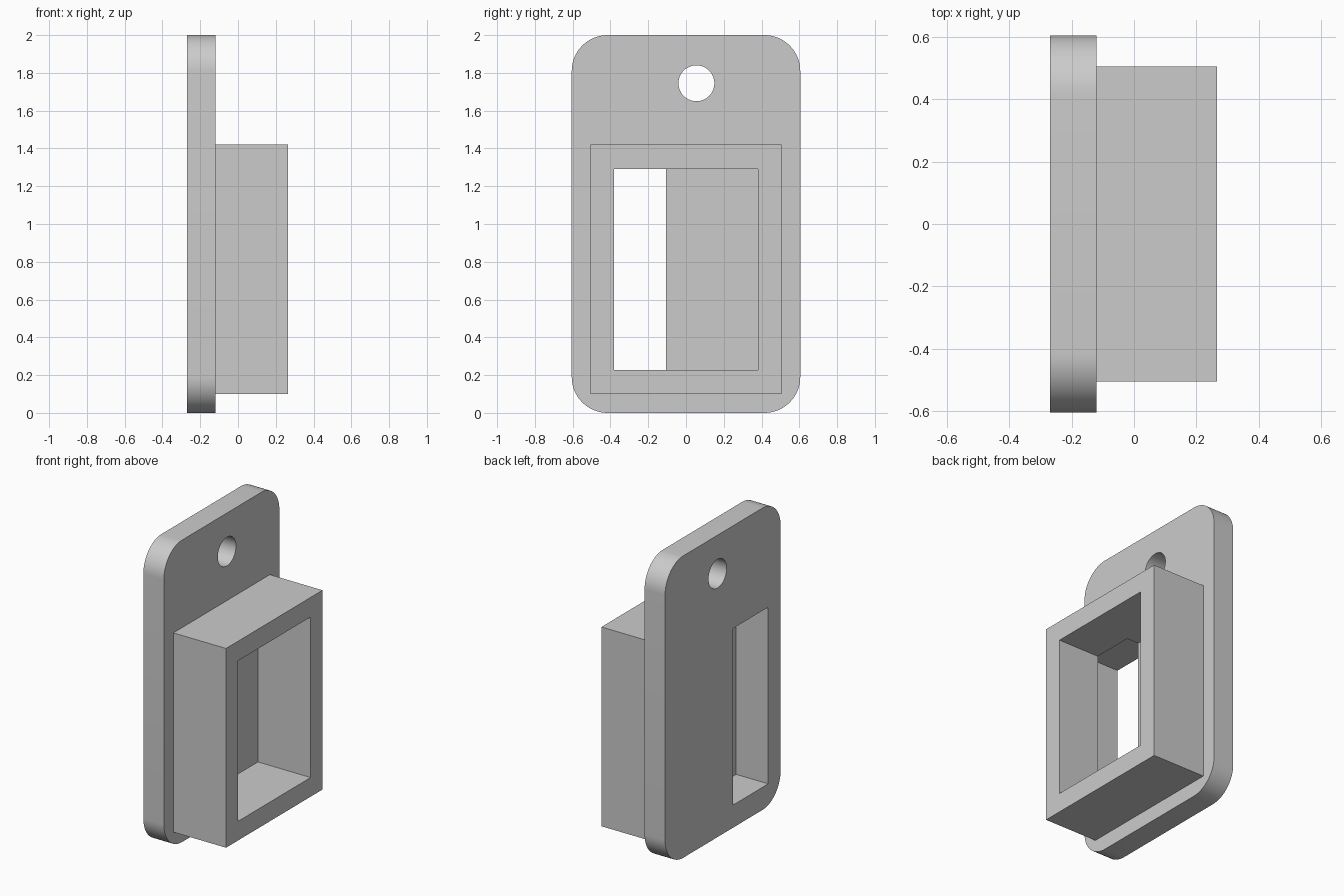
import bpy, bmesh, math
from mathutils import Matrix, Vector

scene = bpy.context.scene
if "Cube" in scene.objects:
    bpy.data.objects.remove(scene.objects["Cube"], do_unlink=True)

grey = bpy.data.materials.new("light_grey")
grey.use_nodes = True
color = (0.6, 0.6, 0.6, 1)
grey.diffuse_color = color
grey.node_tree.nodes["Principled BSDF"].inputs["Base Color"].default_value = color


def finish(name, bm):
    bmesh.ops.recalc_face_normals(bm, faces=bm.faces)
    mesh = bpy.data.meshes.new(name)
    bm.to_mesh(mesh)
    bm.free()
    mesh.materials.append(grey)
    obj = bpy.data.objects.new(name, mesh)
    scene.collection.objects.link(obj)
    return obj


def box(name, x, y, z):
    bm = bmesh.new()
    bmesh.ops.create_cube(bm, size=1)
    for v in bm.verts:
        v.co = Vector([(lo + hi) / 2 + c * (hi - lo) for c, (lo, hi) in zip(v.co, (x, y, z))])
    return finish(name, bm)


def rounded_plate(name, x, half_width, height, radius, steps=16):
    bm = bmesh.new()
    centers = [(1, 1), (-1, 1), (-1, -1), (1, -1)]
    verts = []
    for quarter, (sy, sz) in enumerate(centers):
        for i in range(steps + 1):
            a = (quarter + i / steps) * math.pi / 2
            verts.append(bm.verts.new((
                x[0],
                sy * (half_width - radius) + radius * math.cos(a),
                height / 2 + sz * (height / 2 - radius) + radius * math.sin(a))))
    face = bm.faces.new(verts)
    top = bmesh.ops.extrude_face_region(bm, geom=[face])["geom"]
    moved = [g for g in top if isinstance(g, bmesh.types.BMVert)]
    bmesh.ops.translate(bm, verts=moved, vec=(x[1] - x[0], 0, 0))
    # Keep the starting cap so the plate is a closed solid
    if not face.is_valid:
        bm.faces.new(verts)
    return finish(name, bm)


def cylinder(name, y, z, radius):
    bm = bmesh.new()
    place = Matrix.Translation((-0.2, y, z)) @ Matrix.Rotation(math.pi / 2, 4, "Y")
    bmesh.ops.create_cone(bm, cap_ends=True, segments=64, radius1=radius,
                          radius2=radius, depth=0.5, matrix=place)
    return finish(name, bm)


def combine(target, other, operation):
    mod = target.modifiers.new(other.name, "BOOLEAN")
    mod.operation, mod.solver, mod.object = operation, "EXACT", other
    bpy.context.view_layer.objects.active = target
    bpy.ops.object.modifier_apply(modifier=mod.name)
    bpy.data.objects.remove(other, do_unlink=True)


# Mounting plate with rounded corners and a protruding housing
body = rounded_plate("mounting_plate_with_housing", (-0.27, -0.12), 0.605, 2, 0.19)
combine(body, box("housing", (-0.2, 0.266), (-0.505, 0.505), (0.1, 1.42)), "UNION")

# Open pocket in the housing, down to the plate surface
combine(body, box("pocket", (-0.12, 0.4), (-0.38, 0.38), (0.227, 1.29)), "DIFFERENCE")

# Slot through the plate, undercutting the pocket walls behind a lip
combine(body, box("slot", (-0.4, -0.035), (-0.475, -0.105), (0.15, 1.32)), "DIFFERENCE")

# Hanging hole
combine(body, cylinder("hanging_hole", 0.055, 1.745, 0.095), "DIFFERENCE")

bpy.ops.object.select_all(action="DESELECT")
body.select_set(True)
bpy.context.view_layer.objects.active = body
bpy.ops.object.shade_smooth_by_angle(angle=math.radians(30))
